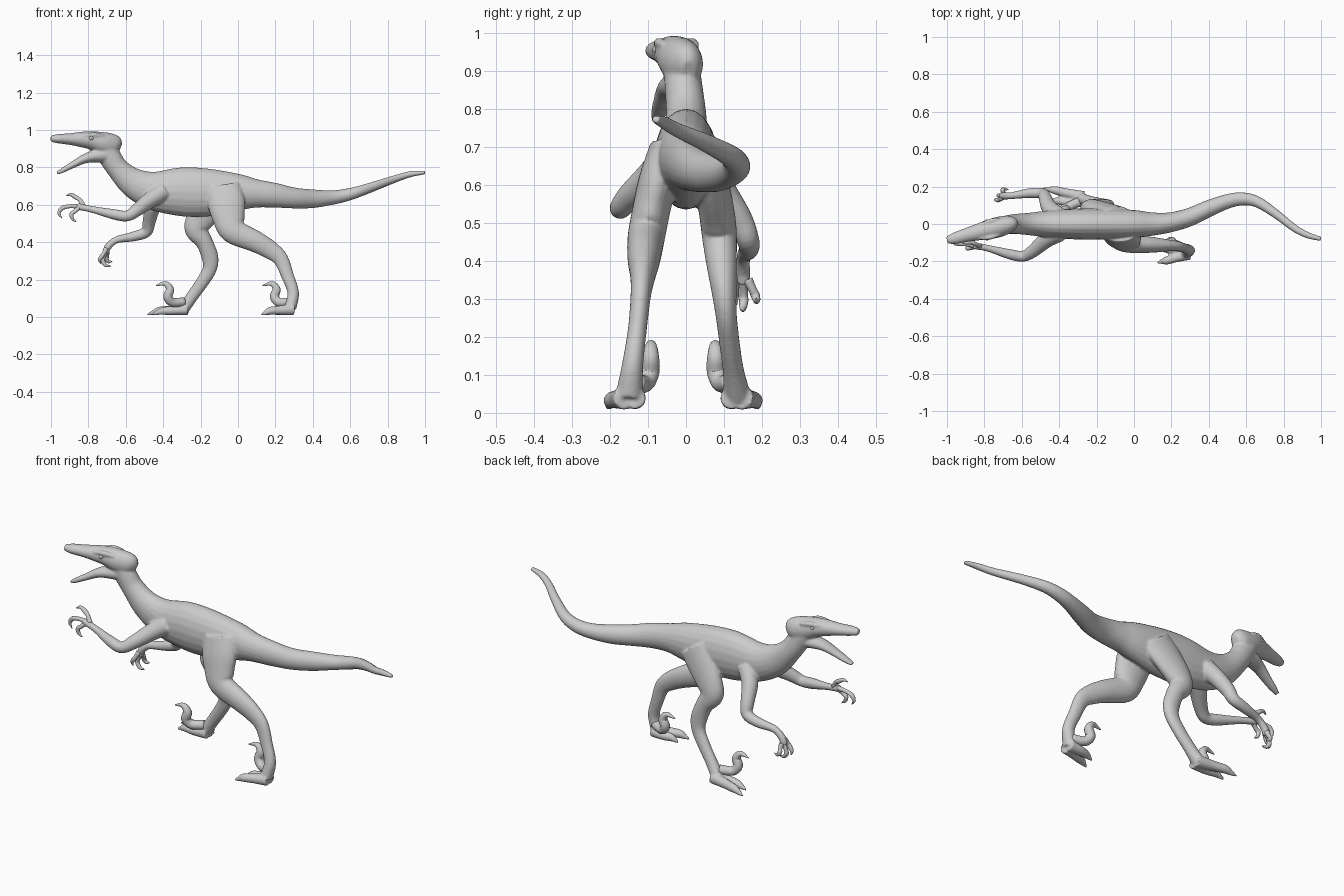
import bpy, bmesh
from mathutils import Vector
from math import cos, sin, pi


def spline(pts, steps):
    """Catmull-Rom through tuples of any length."""
    pts = [Vector(p) for p in pts]
    ext = [pts[0] * 2 - pts[1]] + pts + [pts[-1] * 2 - pts[-2]]
    out = []
    for i in range(1, len(ext) - 2):
        a, b, c, d = ext[i - 1:i + 3]
        for k in range(steps):
            t = k / steps
            out.append((b * 2 + (c - a) * t + (a * 2 - b * 5 + c * 4 - d) * t * t
                        + (b * 3 - a - c * 3 + d) * t ** 3) * 0.5)
    return out + [pts[-1]]


def tube(bm, pts, n=20, steps=5):
    """Loft elliptical rings along (x, y, z, side radius[, up radius])."""
    path = spline([p if len(p) == 5 else (*p, p[3]) for p in pts], steps)
    pos = [Vector(p[:3]) for p in path]
    rings = []
    for i, p in enumerate(path):
        t = (pos[min(i + 1, len(pos) - 1)] - pos[max(i - 1, 0)]).normalized()
        side = Vector((0, 1, 0))
        side = (side - t * side.dot(t)).normalized()
        up = t.cross(side)
        rs, ru = max(p[3], .002), max(p[4], .002)
        rings.append([bm.verts.new(pos[i] + side * rs * cos(2 * pi * k / n)
                                   + up * ru * sin(2 * pi * k / n)) for k in range(n)])
    faces = [bm.faces.new((a[k], a[(k + 1) % n], b[(k + 1) % n], b[k]))
             for a, b in zip(rings, rings[1:]) for k in range(n)]
    faces += [bm.faces.new(rings[0][::-1]), bm.faces.new(rings[-1])]
    bmesh.ops.recalc_face_normals(bm, faces=faces)


def build(name, tubes, n=20, blend=False):
    bm = bmesh.new()
    for t in tubes:
        tube(bm, t, n)
    me = bpy.data.meshes.new(name)
    bm.to_mesh(me)
    bm.free()
    me.polygons.foreach_set("use_smooth", [True] * len(me.polygons))
    ob = bpy.data.objects.new(name, me)
    bpy.context.collection.objects.link(ob)
    if blend:
        r = ob.modifiers.new("Fuse", "REMESH")
        r.mode, r.voxel_size, r.use_smooth_shade = "VOXEL", 0.0055, True
        s = ob.modifiers.new("Soften", "SMOOTH")
        s.factor, s.iterations = 0.5, 6
    return ob


# Neck, torso and swinging tail
spine = [(-.72, -.012, .91, .048, .055), (-.685, -.006, .855, .05, .06),
         (-.64, 0, .79, .053, .06), (-.56, 0, .718, .06, .08), (-.45, 0, .675, .073, .104),
         (-.3, 0, .669, .083, .131), (-.15, 0, .665, .083, .127), (0, 0, .666, .075, .1),
         (.1, 0, .66, .062, .076), (.2, .01, .65, .053, .066), (.3, .038, .636, .049, .056),
         (.4, .083, .632, .045, .05), (.5, .121, .638, .039, .039), (.58, .134, .652, .035, .034),
         (.66, .118, .675, .03, .029), (.76, .053, .71, .024, .024),
         (.86, -.024, .745, .02, .019), (.93, -.06, .765, .017, .016), (1, -.08, .772, .012, .01)]

# Skull, brows and open lower jaw
skull = [(-.632, .008, .90, .02, .03), (-.66, .002, .912, .044, .06),
         (-.72, -.015, .927, .055, .062), (-.78, -.03, .943, .052, .05),
         (-.84, -.045, .949, .044, .041), (-.9, -.06, .951, .037, .031),
         (-.96, -.077, .953, .031, .025), (-1, -.086, .953, .019, .017)]
jaw = [(-.68, -.005, .865, .045, .045), (-.76, -.027, .86, .044, .034),
       (-.82, -.044, .846, .036, .025), (-.88, -.06, .815, .028, .018),
       (-.93, -.071, .788, .022, .014), (-.967, -.079, .769, .013, .009)]
brows = [[(-.72, -.015 + s * .043, .968, .008), (-.77, -.028 + s * .043, .974, .013),
          (-.83, -.043 + s * .034, .97, .008)] for s in (-1, 1)]

# Legs: trailing one at -y, leading one at +y
rear_leg = [(-.08, -.055, .70, .04, .09), (-.062, -.075, .61, .05, .1),
            (-.05, -.092, .53, .05, .087), (-.025, -.105, .46, .049, .07),
            (.09, -.111, .405, .043, .058), (.17, -.114, .36, .033, .05),
            (.228, -.119, .31, .027, .041), (.265, -.128, .22, .025, .034),
            (.295, -.14, .13, .028, .031), (.28, -.15, .045, .036, .032)]
lead_leg = [(-.09, .05, .68, .045, .095), (-.15, .068, .6, .045, .09),
            (-.205, .082, .52, .047, .075), (-.222, .088, .465, .046, .062),
            (-.18, .093, .4, .041, .046), (-.15, .1, .32, .033, .045),
            (-.152, .106, .255, .028, .038), (-.195, .115, .18, .027, .034),
            (-.245, .125, .11, .028, .032), (-.29, .135, .045, .036, .032)]

# Toes and raised sickle claws in foot space (forward, outward, height, radius)
toe_shapes = [[(-.02, .01, .04, .032), (.07, .03, .036, .025), (.13, .045, .033, .022),
               (.16, .05, .024, .015), (.195, .058, .012, .004)],
              [(-.02, -.015, .04, .03), (.06, -.018, .034, .024), (.11, -.012, .032, .021),
               (.14, -.01, .024, .014), (.17, -.008, .012, .004)]]
sickle = [(0, -.015, .08, .025), (.06, -.042, .078, .024), (.085, -.055, .108, .025),
          (.074, -.057, .148, .022), (.1, -.058, .178, .014), (.148, -.057, .168, .003)]


def place(shape, x, y, f=1):
    s = 1 if y > 0 else -1
    return [(x - p[0] * f, y + s * p[1], *p[2:]) for p in shape]


toes = [place(t, x, y, f) for x, y, f in ((.28, -.15, .8), (-.29, .135, 1)) for t in toe_shapes]

# Arms: raised one at -y, lowered one at +y
raised_arm = [(-.40, -.045, .67, .05), (-.47, -.085, .625, .044), (-.54, -.145, .572, .035),
              (-.592, -.172, .54, .029), (-.66, -.163, .548, .028), (-.78, -.13, .575, .018),
              (-.86, -.115, .592, .019)]
low_arm = [(-.41, .045, .65, .05), (-.455, .09, .585, .042), (-.475, .14, .51, .035),
           (-.49, .163, .455, .03), (-.56, .165, .43, .026), (-.65, .152, .412, .019),
           (-.695, .15, .375, .019), (-.708, .152, .34, .018)]

build("body", [spine, skull, jaw, *brows, rear_leg, lead_leg, *toes, raised_arm, low_arm],
      blend=True)

# Sickle claws
for name, x, y in (("rear_sickle_claw", .28, -.15), ("lead_sickle_claw", -.29, .135)):
    build(name, [place(sickle, x, y)], 14)

# Fingers: joints given as (x, y, z), tapering to claws
radii = (.014, .011, .012, .009, .002)


def finger(*pts):
    return [(*p, r) for p, r in zip(pts, radii)]


build("raised_hand_fingers", [
    finger((-.825, -.118, .592), (-.845, -.108, .625), (-.868, -.1, .64),
           (-.895, -.1, .655), (-.918, -.105, .647)),
    finger((-.85, -.115, .592), (-.9, -.108, .592), (-.94, -.105, .582),
           (-.957, -.105, .555), (-.942, -.108, .528)),
    finger((-.85, -.12, .585), (-.872, -.128, .565), (-.89, -.13, .55),
           (-.885, -.13, .525), (-.865, -.128, .508))], 10)
build("low_hand_fingers", [
    finger((-.705, .14, .365), (-.718, .13, .34), (-.728, .128, .325),
           (-.74, .13, .305), (-.735, .133, .285)),
    finger((-.705, .152, .35), (-.72, .152, .315), (-.722, .152, .295),
           (-.705, .15, .275), (-.68, .15, .272)),
    finger((-.7, .162, .35), (-.7, .175, .325), (-.703, .182, .31),
           (-.692, .186, .295), (-.672, .184, .298))], 10)

# Eyes
for name, s in (("right_eye", -1), ("left_eye", 1)):
    bpy.ops.mesh.primitive_uv_sphere_add(segments=16, ring_count=10, radius=.013,
                                         location=(-.785, -.032 + s * .043, .956))
    bpy.context.object.name = name
    bpy.ops.object.shade_smooth()
